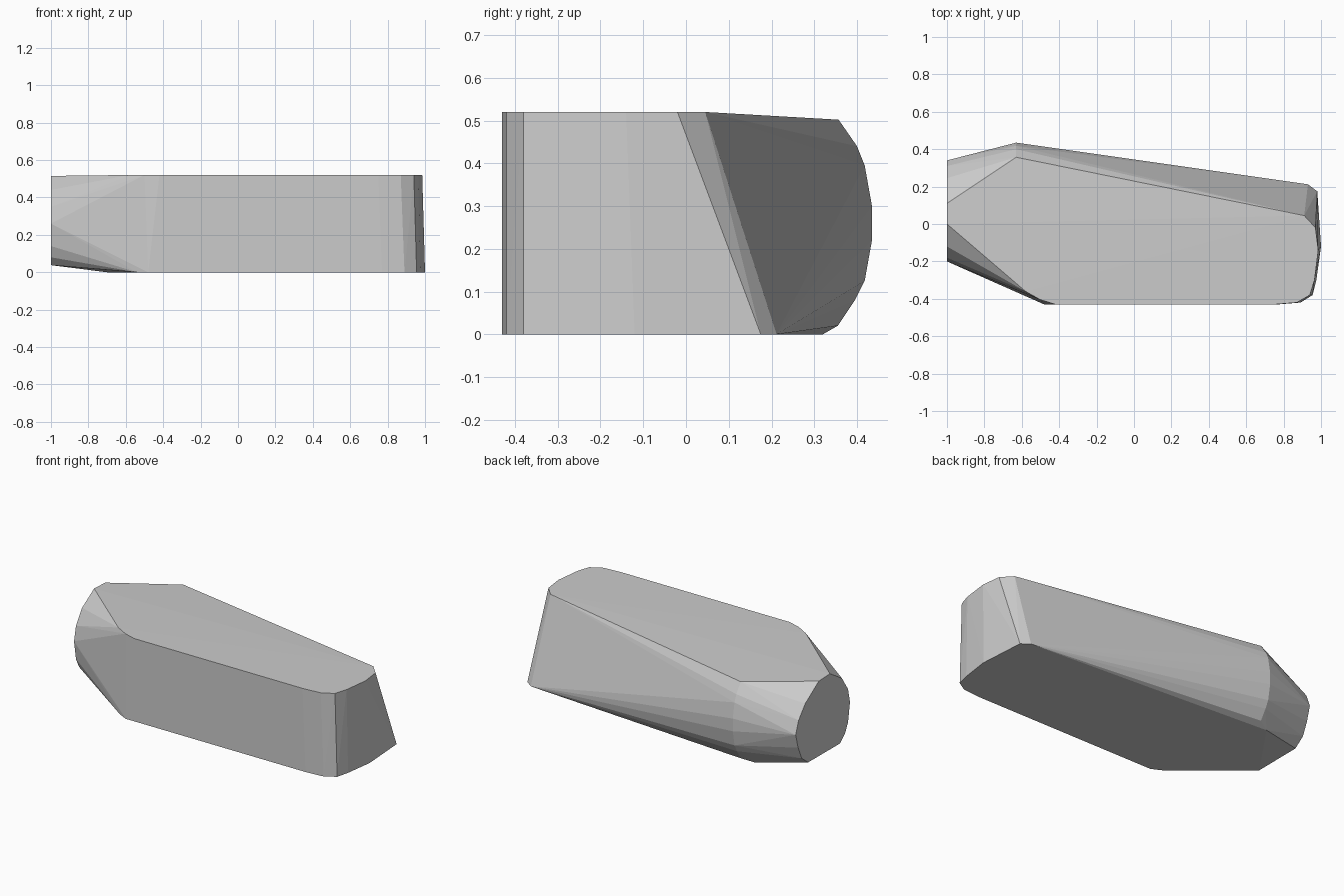
import bpy
import bmesh
import math

cube = bpy.data.objects.get("Cube")
if cube:
    bpy.data.objects.remove(cube, do_unlink=True)

HEIGHT = 0.52


def make_material(name, colour):
    mat = bpy.data.materials.new(name)
    mat.use_nodes = True
    mat.diffuse_color = colour
    mat.node_tree.nodes["Principled BSDF"].inputs["Base Color"].default_value = colour
    return mat


def level(outline, z):
    return [(x, y, z) for x, y in outline]


def section(profile, x):
    return [(x, y, z) for y, z in profile]


# Flat top and bottom outlines, with rounded right front corner
top = [(-0.58, -0.36), (-0.5, -0.405), (-0.42, -0.43), (0.75, -0.43),
       (0.87, -0.42), (0.94, -0.38), (0.965, -0.3), (0.985, -0.14),
       (0.97, -0.02), (0.91, 0.045)]
bottom = [(-0.7, 0.32), (-0.54, -0.4), (-0.48, -0.43), (0.77, -0.43),
          (0.89, -0.42), (0.955, -0.38), (0.975, -0.3), (1.0, -0.12),
          (0.98, 0.175), (0.93, 0.212)]

# Rounded back bulge and the smaller rounded left end
bulge = [(0.357, 0.502), (0.4, 0.44), (0.418, 0.395), (0.435, 0.3),
         (0.435, 0.22), (0.418, 0.125), (0.395, 0.08), (0.355, 0.02)]
left_end = [(0.0, 0.515), (0.11, 0.51), (0.245, 0.42), (0.31, 0.34),
            (0.34, 0.26), (0.315, 0.17), (0.28, 0.09), (0.215, 0.04),
            (-0.1, 0.038), (-0.15, 0.08), (-0.18, 0.14), (-0.2, 0.26),
            (-0.18, 0.35), (-0.12, 0.44)]

points = (level(top, HEIGHT) + level(bottom, 0)
          + section(bulge, -0.63) + section(left_end, -1.0))

# Wrap the sections in one faceted skin
bm = bmesh.new()
for p in points:
    bm.verts.new(p)
hull = bmesh.ops.convex_hull(bm, input=bm.verts)
loose = [v for v in bm.verts if not v.link_faces]
bmesh.ops.delete(bm, geom=loose, context='VERTS')
bmesh.ops.dissolve_limit(bm, angle_limit=math.radians(0.5),
                         verts=bm.verts, edges=bm.edges)
bmesh.ops.recalc_face_normals(bm, faces=bm.faces)

mesh = bpy.data.meshes.new("faceted_block")
bm.to_mesh(mesh)
bm.free()
mesh.materials.append(make_material("light_grey", (0.6, 0.6, 0.6, 1)))
block = bpy.data.objects.new("faceted_block", mesh)
bpy.context.collection.objects.link(block)
